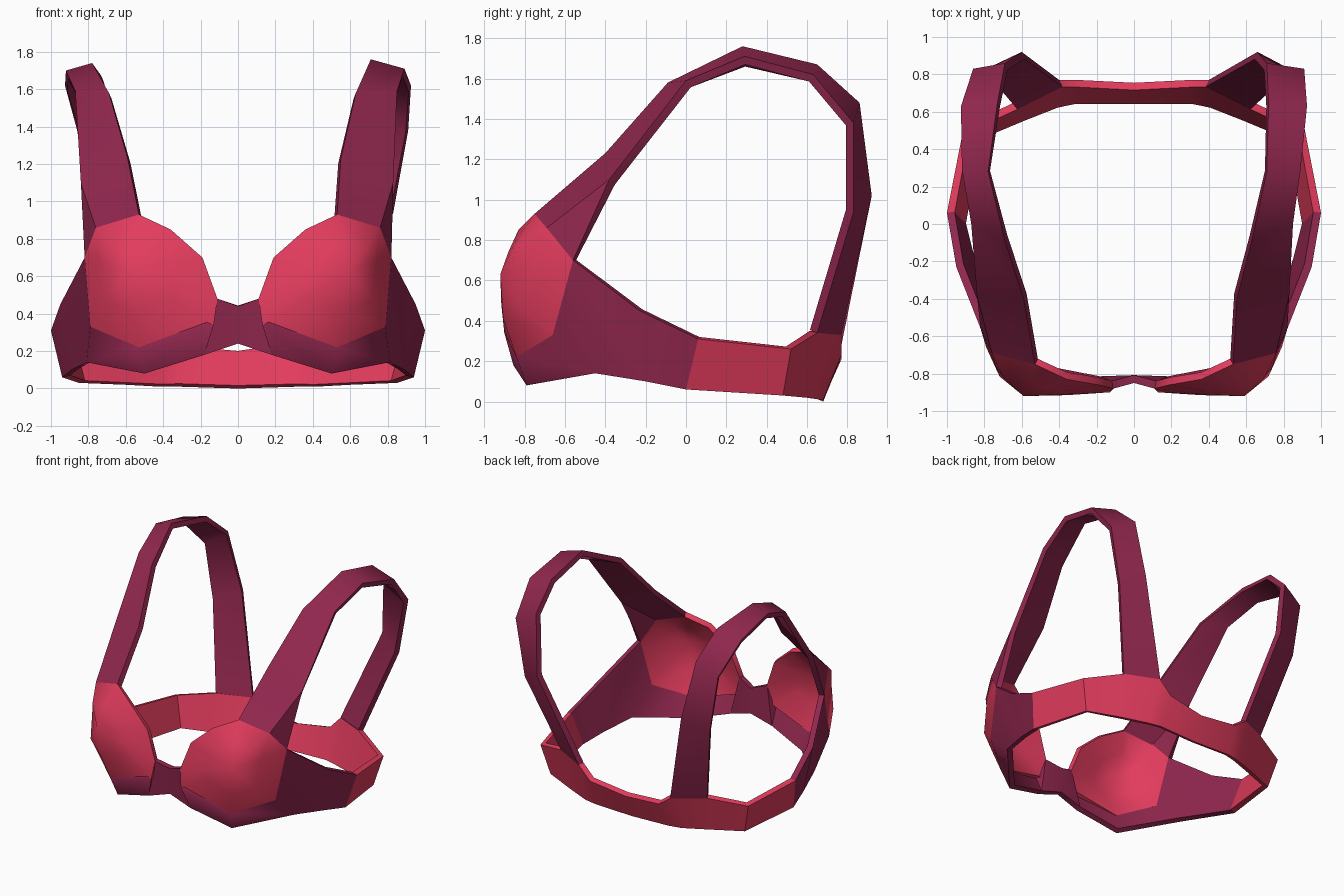
import bpy, bmesh, math
from mathutils import Vector

if "Cube" in bpy.data.objects:
    bpy.data.objects.remove(bpy.data.objects["Cube"])


def material(name, rgb):
    m = bpy.data.materials.new(name)
    m.diffuse_color = (*rgb, 1)
    m.use_nodes = True
    m.node_tree.nodes["Principled BSDF"].inputs["Base Color"].default_value = m.diffuse_color
    return m


RED = material("red_fabric", (0.76, 0.045, 0.11))
PLUM = material("plum_fabric", (0.28, 0.02, 0.075))


def sheet(name, quads, mat, ref, mirror=False, angle=35):
    """Fabric sheet from corner quads, facing away from ref, thickened inwards."""
    bm = bmesh.new()
    lookup = {}
    for quad in quads:
        verts = []
        for co in quad:
            key = tuple(round(c, 4) for c in co)
            if key not in lookup:
                lookup[key] = bm.verts.new(key)
            if lookup[key] not in verts:
                verts.append(lookup[key])
        if len(verts) > 2:
            bm.faces.new(verts)
    bm.normal_update()
    facing = sum(f.normal.dot(f.calc_center_median() - Vector(ref)) * f.calc_area()
                 for f in bm.faces)
    if facing < 0:
        bmesh.ops.reverse_faces(bm, faces=bm.faces[:])
    me = bpy.data.meshes.new(name)
    bm.to_mesh(me)
    bm.free()
    me.materials.append(mat)
    ob = bpy.data.objects.new(name, me)
    bpy.context.collection.objects.link(ob)
    if mirror:
        ob.modifiers.new("mirror", 'MIRROR')
    sol = ob.modifiers.new("thickness", 'SOLIDIFY')
    sol.thickness = 0.042
    sol.offset = -1
    bpy.ops.object.select_all(action='DESELECT')
    ob.select_set(True)
    bpy.context.view_layer.objects.active = ob
    bpy.ops.object.convert(target='MESH')
    bpy.ops.object.shade_smooth_by_angle(angle=math.radians(angle))
    return ob


def strip(a, b):
    return [(a[i], a[i + 1], b[i + 1], b[i]) for i in range(len(a) - 1)]


# cup outline, starting at the centre and going over the top to the side
gore_top, gore_low = (0.11, -0.88, 0.48), (0.13, -0.90, 0.34)
strap_in, strap_mid, strap_out = (0.53, -0.75, 0.93), (0.76, -0.69, 0.86), (0.82, -0.56, 0.70)
cup_side, cup_low = (0.79, -0.66, 0.33), (0.53, -0.84, 0.22)
outline = [gore_top, (0.19, -0.86, 0.70), (0.36, -0.83, 0.85), strap_in, strap_mid,
           strap_out, cup_side, cup_low, gore_low]
bulge = [0.01, 0.005, 0.005, 0.015, 0.035, 0.045, 0.04, 0.03, 0.01]

# cups: outline, a bulged middle ring and an apex
apex = Vector((0.59, -0.92, 0.63))
core = Vector((0.48, -0.60, 0.56))
ring = []
for p, b in zip(outline, bulge):
    m = Vector(p).lerp(apex, 0.5)
    m += (m - core).normalized() * b
    m.y = max(m.y, -0.915)
    ring.append(m)
quads = []
for i in range(len(outline)):
    j = (i + 1) % len(outline)
    quads.append((outline[i], outline[j], ring[j], ring[i]))
    quads.append((ring[i], ring[j], apex, apex))
sheet("cups", quads, RED, core, mirror=True, angle=60)

# centre bridge, under-cup strip and side wings
under = (0.18, -0.855, 0.18)
side_low = (0.81, -0.45, 0.14)
wing_top = [(0, -0.85, 0.44), gore_top, gore_low, cup_low, cup_side, strap_out,
            (0.95, -0.23, 0.45), (1.0, 0.06, 0.31)]
wing_low = [(0, -0.85, 0.24), under, under, (0.50, -0.79, 0.08), side_low, side_low,
            (0.89, -0.20, 0.10), (0.94, 0.0, 0.06)]
sheet("bridge_and_wings", strip(wing_top, wing_low), PLUM, (0, 0, 0.3), mirror=True, angle=60)

# back band, a little lower where the left strap joins
band_top = [(1.0, 0.06, 0.31), (0.91, 0.52, 0.26), (0.64, 0.65, 0.34), (0.40, 0.77, 0.33),
            (0.30, 0.77, 0.23), (0, 0.755, 0.185)]
band_low = [(0.94, 0.0, 0.06), (0.85, 0.48, 0.03), (0.60, 0.59, 0.02), (0.42, 0.66, 0.01),
            (0.32, 0.68, 0.01), (0, 0.68, 0.0)]
left_drop = [0, 0, 0.04, 0.05, 0.02, 0]
left_top = [(-x, y, z - d) for (x, y, z), d in zip(band_top, left_drop)][-2::-1]
left_low = [(-x, y, z) for x, y, z in band_low][-2::-1]
sheet("back_band", strip(band_top + left_top, band_low + left_low), RED, (0, 0, 0.2))

# shoulder straps: neck-side and shoulder-side edges, and the left strap's sideways drift
neck = [strap_in, (0.55, -0.40, 1.23), (0.63, -0.09, 1.58), (0.71, 0.28, 1.76),
        (0.72, 0.65, 1.67), (0.71, 0.86, 1.48), (0.66, 0.92, 1.02), (0.40, 0.77, 0.33)]
shoulder = [strap_mid, (0.83, -0.38, 1.10), (0.85, 0.0, 1.59), (0.89, 0.29, 1.71),
            (0.925, 0.63, 1.62), (0.91, 0.83, 1.38), (0.83, 0.83, 0.94), (0.64, 0.65, 0.34)]
neck_drift = [0, 0.04, 0.06, 0.07, 0.01, -0.02, -0.06, 0]
shoulder_drift = [0, 0.01, 0.02, 0.03, 0, -0.05, -0.04, 0]
neck_drop = [0, 0, 0, 0.02, 0, 0, 0, 0.05]
shoulder_drop = [0, 0, 0, 0.01, 0, 0, 0, 0.04]


def place(edge, drift, drop, s):
    k = 1 if s < 0 else 0
    return [(s * (p[0] + k * d), p[1], p[2] - k * f) for p, d, f in zip(edge, drift, drop)]


for side, s in (("right", 1), ("left", -1)):
    a = place(neck, neck_drift, neck_drop, s)
    b = place(shoulder, shoulder_drift, shoulder_drop, s)
    corner = (s * strap_out[0], *strap_out[1:])
    quads = strip(a, b) + [(b[0], b[1], corner, corner)]
    sheet(side + "_strap", quads, PLUM, (s * 0.7, 0.15, 0.95), angle=50)
